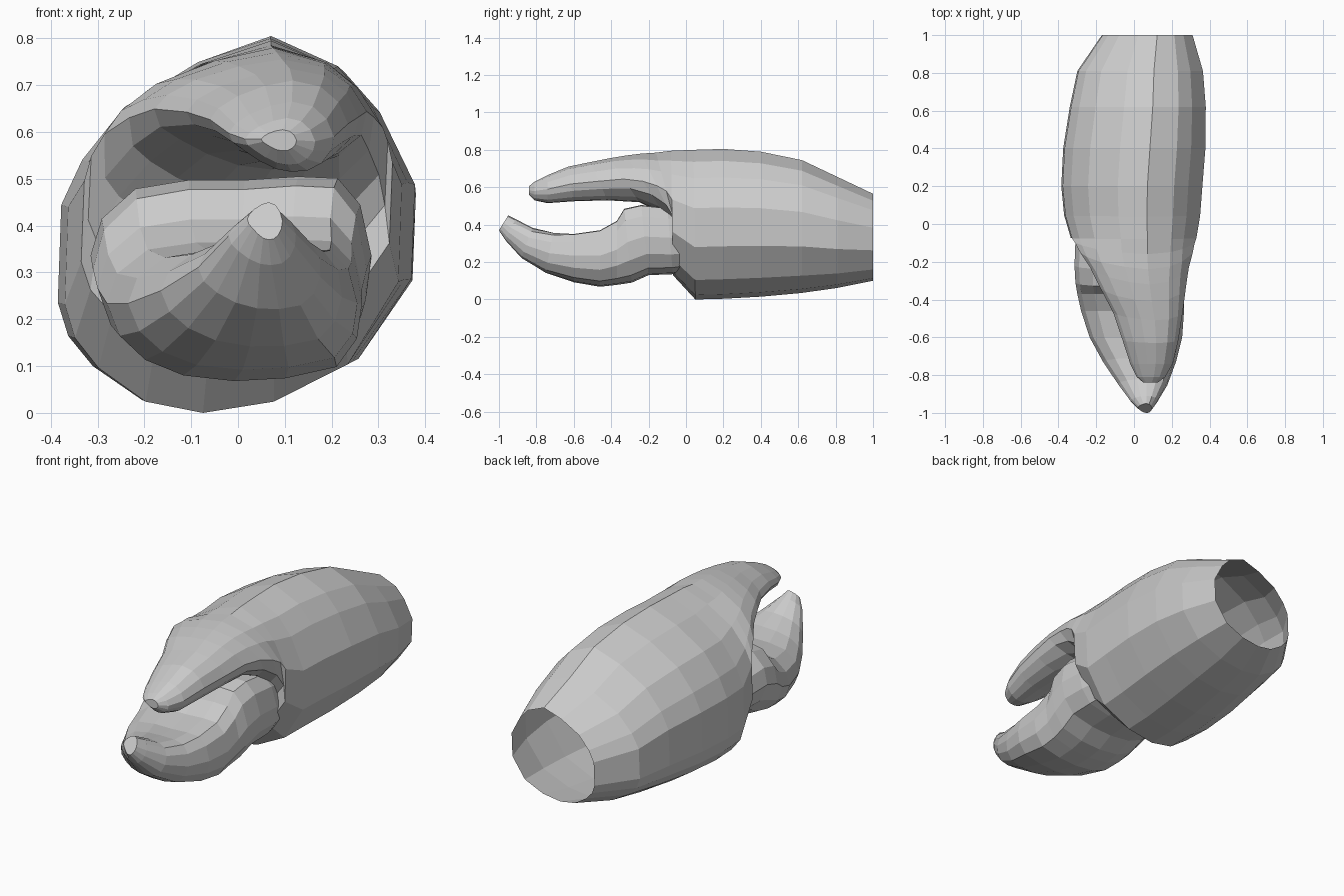
import bpy
import bmesh

# Unit cross-sections (u across, v up), listed clockwise from the top
PALM = [(.61, 1), (.80, .92), (.90, .81), (1, .61), (.99, .35), (.84, .13), (.62, .03), (.41, 0),
        (.24, .03), (.10, .12), (.03, .20), (0, .29), (.01, .55), (.07, .67), (.19, .81), (.40, .93)]
FINGER = [(.6, 1), (.8, .93), (.93, .75), (1, .5), (.97, .3), (.88, .12), (.75, .02), (.6, 0),
          (.45, .04), (.3, .15), (.15, .3), (.04, .42), (0, .55), (.06, .68), (.2, .82), (.4, .94)]
SCOOP = [(.55, .98), (.74, 1), (.88, .99), (.96, .84), (1, .55), (.98, .3), (.9, .1), (.7, .02),
         (.5, 0), (.3, .04), (.15, .15), (.05, .32), (0, .55), (.04, .76), (.16, .93), (.35, .98)]


def loft(name, rows, start, end, blend, cap_start=False):
    """Skin tilted sections: top y, top z, bottom y, bottom z, min x, max x."""
    bm = bmesh.new()
    rings = []
    for i, (ty, tz, by, bz, x0, x1) in enumerate(rows):
        t = min(max((i - blend[0]) / (blend[1] - blend[0]), 0), 1)
        ring = []
        for (ua, va), (ub, vb) in zip(start, end):
            u, v = ua + (ub - ua) * t, va + (vb - va) * t
            ring.append(bm.verts.new((x0 + u * (x1 - x0), by + v * (ty - by), bz + v * (tz - bz))))
        rings.append(ring)
    for a, b in zip(rings, rings[1:]):
        for j in range(len(a)):
            k = (j + 1) % len(a)
            bm.faces.new((a[j], a[k], b[k], b[j]))
    # Rounded fingertip, with the wrist left open
    for ring in ([rings[0]] if cap_start else []) + [rings[-1]]:
        bm.faces.new(ring)
    bmesh.ops.recalc_face_normals(bm, faces=bm.faces)
    # An open shell needs its outward direction checked explicitly
    top = max(bm.faces, key=lambda f: f.calc_center_median().z)
    if top.normal.z < 0:
        bmesh.ops.reverse_faces(bm, faces=bm.faces)
    mesh = bpy.data.meshes.new(name)
    bm.to_mesh(mesh)
    bm.free()
    obj = bpy.data.objects.new(name, mesh)
    bpy.context.collection.objects.link(obj)
    return obj


# Palm shell running forward into the fixed upper finger
loft("palm_and_upper_finger", [
    (1, .565, 1, .10, -.17, .31),
    (.81, .655, .81, .062, -.30, .365),
    (.62, .745, .62, .035, -.34, .38),
    (.40, .79, .40, .015, -.375, .378),
    (.20, .805, .20, .004, -.385, .362),
    (.04, .80, .05, 0, -.37, .35),
    (-.08, .795, -.07, .13, -.335, .33),
    (-.16, .785, -.02, .26, -.32, .32),
    (-.24, .78, -.04, .37, -.29, .31),
    (-.32, .77, -.12, .46, -.235, .29),
    (-.41, .755, -.25, .52, -.18, .275),
    (-.51, .735, -.42, .53, -.11, .258),
    (-.63, .71, -.60, .525, -.06, .235),
    (-.74, .665, -.74, .515, -.02, .205),
    (-.81, .63, -.81, .53, .015, .165),
    (-.84, .605, -.84, .56, .05, .125),
], PALM, FINGER, (7, 11))

# Hooked movable lower finger, seated in the palm
loft("lower_finger", [
    (.06, .44, .06, .16, -.28, .26),
    (-.10, .49, -.07, .135, -.31, .285),
    (-.24, .505, -.20, .13, -.315, .285),
    (-.33, .485, -.29, .09, -.31, .275),
    (-.37, .42, -.37, .078, -.30, .265),
    (-.46, .37, -.46, .068, -.28, .265),
    (-.60, .35, -.60, .092, -.235, .255),
    (-.71, .36, -.75, .14, -.165, .225),
    (-.82, .385, -.88, .22, -.085, .18),
    (-.91, .43, -.965, .315, -.02, .125),
    (-.95, .45, -1, .37, .02, .095),
], SCOOP, FINGER, (6, 10), True)
